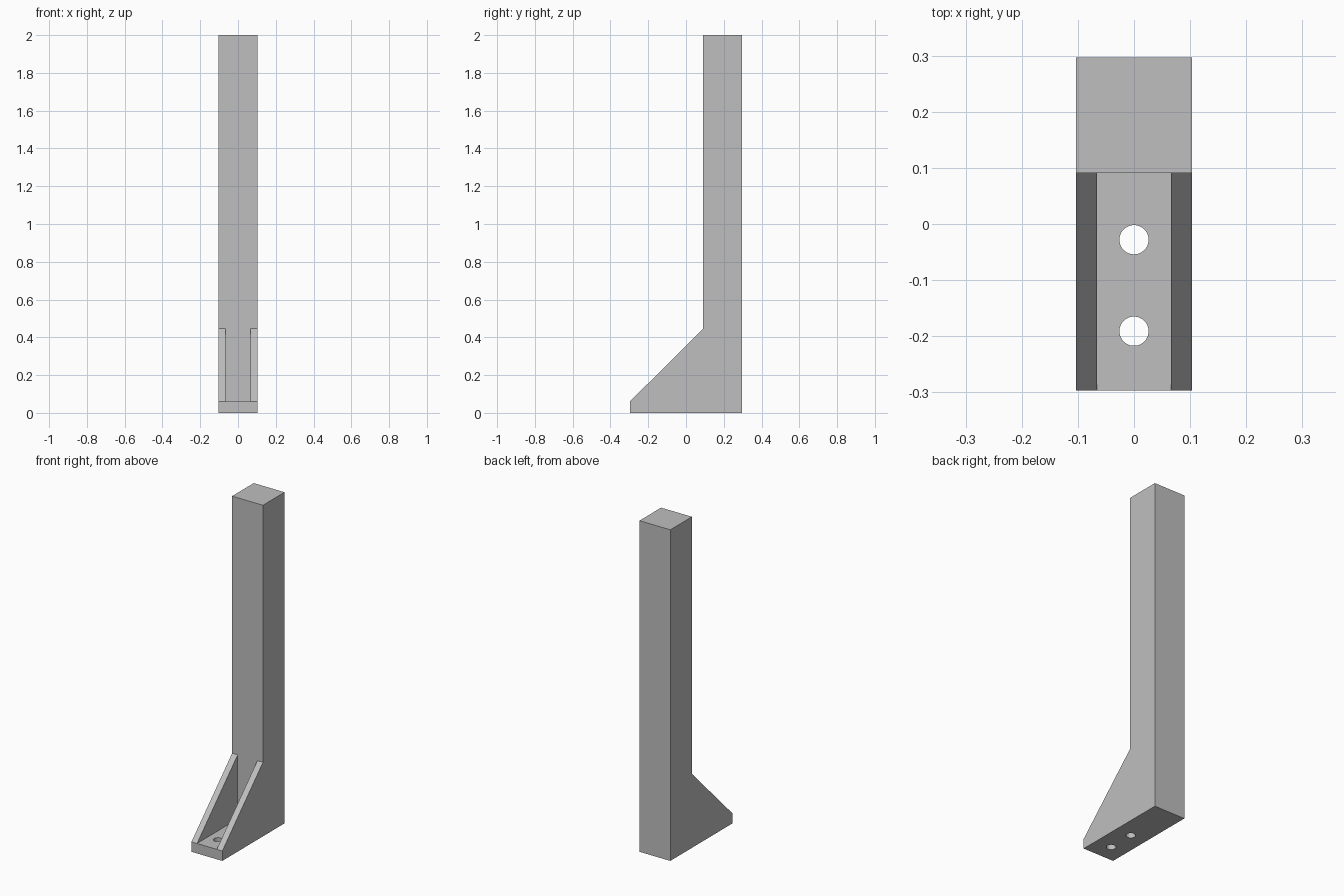
import bpy
import bmesh
from mathutils import Matrix

cube = bpy.data.objects.get("Cube")
if cube:
    bpy.data.objects.remove(cube, do_unlink=True)

grey = bpy.data.materials.new("plain_grey")
grey.use_nodes = True
colour = (0.52, 0.52, 0.52, 1)
grey.diffuse_color = colour
grey.node_tree.nodes["Principled BSDF"].inputs["Base Color"].default_value = colour

HALF_WIDTH, HALF_DEPTH = 0.103, 0.297
COLUMN_FRONT, PLATE_TOP, GUSSET_TOP = 0.091, 0.06, 0.447
POCKET_HALF, HOLE_RADIUS = 0.066, 0.026


def add_object(name, bm):
    bmesh.ops.recalc_face_normals(bm, faces=bm.faces)
    mesh = bpy.data.meshes.new(name)
    bm.to_mesh(mesh)
    bm.free()
    mesh.materials.append(grey)
    obj = bpy.data.objects.new(name, mesh)
    bpy.context.collection.objects.link(obj)
    return obj


def prism(name, profile, half_width):
    """Extrude a (y, z) side profile across x."""
    bm = bmesh.new()
    face = bm.faces.new([bm.verts.new((-half_width, y, z)) for y, z in profile])
    side = bmesh.ops.extrude_face_region(bm, geom=[face])["geom"]
    verts = [v for v in side if isinstance(v, bmesh.types.BMVert)]
    bmesh.ops.translate(bm, verts=verts, vec=(2 * half_width, 0, 0))
    return add_object(name, bm)


def cylinder(name, y):
    bm = bmesh.new()
    bmesh.ops.create_cone(bm, cap_ends=True, segments=48, radius1=HOLE_RADIUS,
                          radius2=HOLE_RADIUS, depth=0.3,
                          matrix=Matrix.Translation((0, y, 0)))
    return add_object(name, bm)


# Column, foot and sloping side gussets as one solid
post = prism("bracket_post", [
    (HALF_DEPTH, 0), (HALF_DEPTH, 2), (COLUMN_FRONT, 2),
    (COLUMN_FRONT, GUSSET_TOP), (-HALF_DEPTH, PLATE_TOP), (-HALF_DEPTH, 0),
], HALF_WIDTH)

# Pocket between the gussets, and the two bolt holes through the foot
cutters = [
    prism("pocket_cutter", [
        (-0.4, PLATE_TOP), (COLUMN_FRONT, PLATE_TOP),
        (COLUMN_FRONT, 0.6), (-0.4, 0.6)], POCKET_HALF),
    cylinder("front_hole_cutter", -0.191),
    cylinder("rear_hole_cutter", -0.028),
]

bpy.context.view_layer.objects.active = post
for cutter in cutters:
    cutter.hide_render = True
    cut = post.modifiers.new(cutter.name, "BOOLEAN")
    cut.operation = "DIFFERENCE"
    cut.solver = "EXACT"
    cut.object = cutter
    bpy.ops.object.modifier_apply(modifier=cut.name)
    bpy.data.objects.remove(cutter, do_unlink=True)

# Smooth hole walls, crisp edges elsewhere
bpy.ops.object.select_all(action="DESELECT")
post.select_set(True)
bpy.ops.object.shade_smooth_by_angle()
